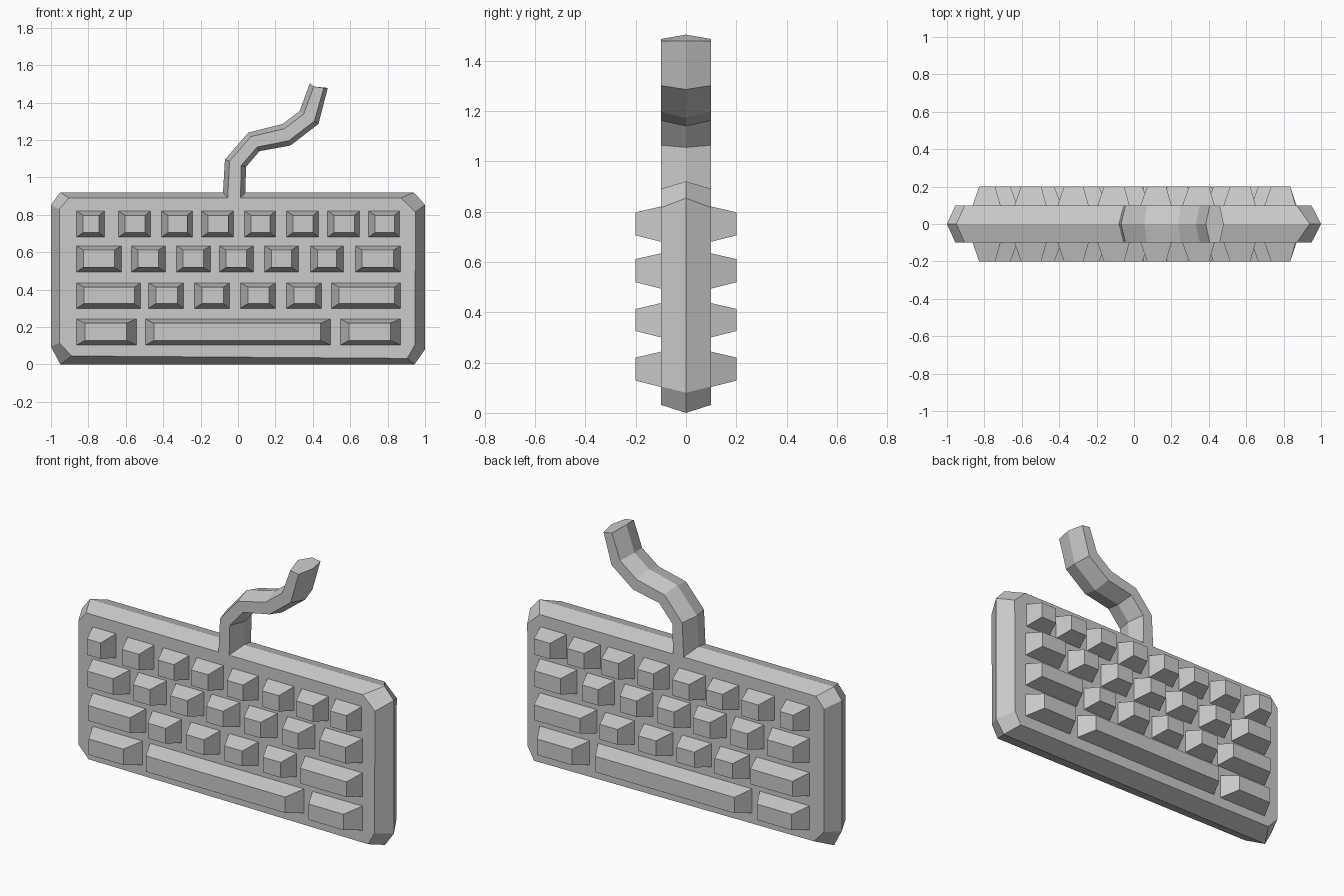
import bpy, bmesh

if "Cube" in bpy.data.objects:
    bpy.data.objects.remove(bpy.data.objects["Cube"])


def loft(name, rings, cap_start=True, mirror=False):
    """Skin a series of equal-length point rings; optionally mirror front to back."""
    bm = bmesh.new()
    loops = [[bm.verts.new(p) for p in ring] for ring in rings]
    n = len(loops[0])
    for a, b in zip(loops, loops[1:]):
        for i in range(n):
            j = (i + 1) % n
            bm.faces.new((a[i], a[j], b[j], b[i]))
    bm.faces.new(loops[-1])
    if cap_start:
        bm.faces.new(loops[0][::-1])
    if mirror:
        geom = bm.verts[:] + bm.edges[:] + bm.faces[:]
        bmesh.ops.mirror(bm, geom=geom, axis='Y', merge_dist=0.0001)
    bmesh.ops.recalc_face_normals(bm, faces=bm.faces[:])
    # a mirrored open shell must face away from the board
    for f in bm.faces:
        c = f.calc_center_median()
        if abs(f.normal.y) > 0.99 and f.normal.y * c.y < 0:
            f.normal_flip()
    mesh = bpy.data.meshes.new(name)
    bm.to_mesh(mesh)
    bm.free()
    ob = bpy.data.objects.new(name, mesh)
    bpy.context.collection.objects.link(ob)
    return ob


def at_y(outline, y):
    return [(x, y, z) for x, z in outline]


# Board: widest at the middle plane, bevelled to flat front and back
rim = [(-0.95, 0), (0.944, 0), (1, 0.08), (1, 0.853),
       (0.94, 0.92), (-0.95, 0.92), (-1, 0.853), (-1, 0.095)]
face = [(-0.89, 0.045), (0.905, 0.032), (0.946, 0.105), (0.949, 0.815),
        (0.87, 0.89), (-0.905, 0.89), (-0.955, 0.83), (-0.955, 0.115)]
loft("board", [at_y(face, -0.1), at_y(rim, 0), at_y(face, 0.1)])

# Keys: (bottom, top, left inset, right inset, x ranges) per row
rows = [
    (0.68, 0.82, 0.035, 0.028,
     [(-.863, -.714), (-.639, -.468), (-.409, -.243), (-.195, -.024),
      (.035, .2), (.259, .43), (.479, .65), (.698, .864)]),
    (0.494, 0.634, 0.036, 0.038,
     [(-.863, -.623), (-.57, -.388), (-.329, -.147), (-.099, .083),
      (.142, .323), (.388, .564), (.628, .869)]),
    (0.30, 0.436, 0.04, 0.033,
     [(-.863, -.521), (-.479, -.291), (-.233, -.045), (.013, .2),
      (.259, .447), (.5, .869)]),
    (0.103, 0.243, 0.045, 0.053,
     [(-.863, -.543), (-.495, .495), (.548, .869)]),
]


def rect(x0, x1, z0, z1, y):
    return [(x0, y, z0), (x1, y, z0), (x1, y, z1), (x0, y, z1)]


def make_key(name, x0, x1, z0, z1, left, right, side):
    base = rect(x0, x1, z0, z1, 0.1 * side)
    top = rect(x0 + left, x1 - right, z0 + 0.025, z1 - 0.023, 0.2 * side)
    # sunk root keeps the key a closed solid
    root = rect(x0, x1, z0, z1, 0.08 * side)
    return loft(name, [root, base, top])


for r, (z0, z1, left, right, spans) in enumerate(rows, 1):
    for k, (x0, x1) in enumerate(spans, 1):
        for label, side in (("front", -1), ("back", 1)):
            key = make_key(f"{label}_key_row{r}_{k}", x0, x1, z0, z1, left, right, side)
            bm = bmesh.new()
            bm.from_mesh(key.data)
            bmesh.ops.recalc_face_normals(bm, faces=bm.faces[:])
            bm.to_mesh(key.data)
            bm.free()

# Cable: hexagonal section swept between its left and right silhouette edges
left_edge = [(-.083, .87), (-.07, 1.095), (.056, 1.24), (.238, 1.285), (.33, 1.355), (.384, 1.503)]
right_edge = [(.04, .87), (.042, 1.055), (.115, 1.14), (.28, 1.17), (.43, 1.285), (.48, 1.478)]
rings = []
for i, ((lx, lz), (rx, rz)) in enumerate(zip(left_edge, right_edge)):
    drop = 0.012 if i == 5 else 0
    ix, iz = lx + (rx - lx) * .22, lz + (rz - lz) * .22 - drop
    jx, jz = lx + (rx - lx) * .78, lz + (rz - lz) * .78 - drop * 0.5
    rings.append([(lx, 0, lz), (ix, -.1, iz), (jx, -.1, jz),
                  (rx, 0, rz), (jx, .1, jz), (ix, .1, iz)])
cable = loft("cable", rings)
